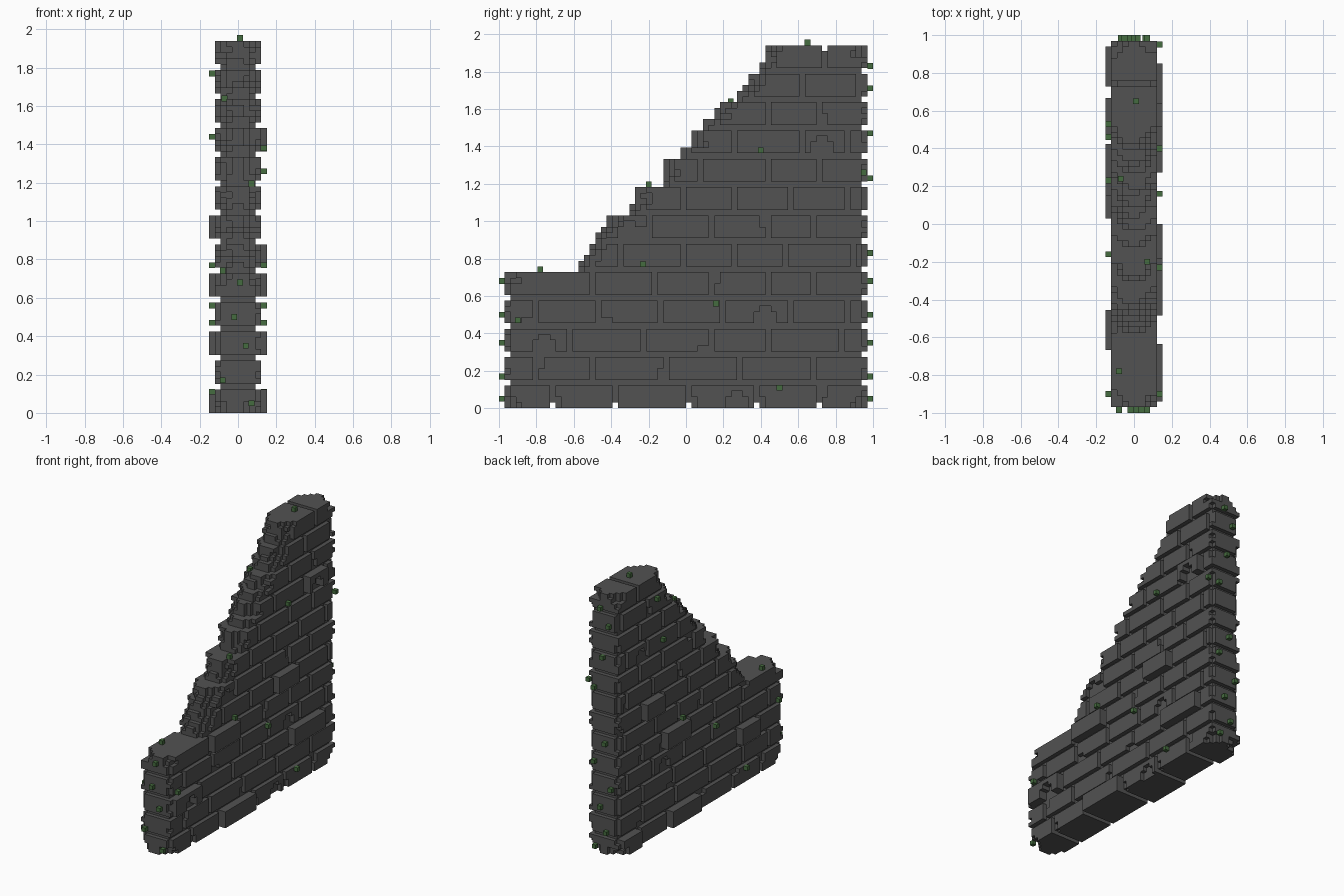
import bpy, bmesh, math, random
from mathutils import Vector

cube = bpy.data.objects.get("Cube")
if cube:
    bpy.data.objects.remove(cube, do_unlink=True)
random.seed(4)

U = 2 / 66            # block unit
LENGTH = 64           # wall length in units
COURSE = 5            # four units of brick and one of mortar


def material(name, rgb):
    m = bpy.data.materials.new(name)
    m.use_nodes = True
    m.diffuse_color = (*rgb, 1)
    m.node_tree.nodes["Principled BSDF"].inputs["Base Color"].default_value = (*rgb, 1)
    return m


stone = material("dark stone", (0.085, 0.085, 0.085))
moss = material("moss green", (0.06, 0.15, 0.05))

# Six directions, each with the corners of the unit face looking that way
SIDES = []
for axis in range(3):
    for s in (0, 1):
        n = [0, 0, 0]
        n[axis] = 2 * s - 1
        quad = []
        for a, b in ((0, 0), (1, 0), (1, 1), (0, 1)):
            c = [0, 0, 0]
            c[axis], c[(axis + 1) % 3], c[(axis + 2) % 3] = s, a, b
            quad.append(tuple(c))
        SIDES.append((tuple(n), quad if s else quad[::-1]))


def block_object(name, cells, mat):
    """Skin a set of unit blocks and merge its flat areas."""
    bm = bmesh.new()
    verts = {}
    for x, y, z in cells:
        for n, quad in SIDES:
            if (x + n[0], y + n[1], z + n[2]) in cells:
                continue
            face = []
            for c in quad:
                p = (x + c[0], y + c[1], z + c[2])
                if p not in verts:
                    verts[p] = bm.verts.new((p[0] * U, (p[1] - LENGTH / 2) * U, p[2] * U))
                face.append(verts[p])
            bm.faces.new(face)
    bmesh.ops.dissolve_limit(bm, angle_limit=math.radians(1),
                             verts=bm.verts[:], edges=bm.edges[:])
    mesh = bpy.data.meshes.new(name)
    bm.to_mesh(mesh)
    bm.free()
    mesh.materials.append(mat)
    ob = bpy.data.objects.new(name, mesh)
    bpy.context.collection.objects.link(ob)


# Upright joints of each course, from the low end to the high end
JOINTS = [
    [8, 19, 32, 44, 55], [5, 15, 28, 41, 54], [11, 24, 36, 46, 59],
    [5, 16, 27, 38, 50, 60], [15, 26, 36, 46, 54], [20, 31, 40, 49, 61],
    [25, 36, 46, 54], [31, 40, 50, 60], [34, 46, 55], [40, 52, 60],
    [46, 55], [52, 62], [56]]
LEFT_FACE_JOINTS = {2: [9, 17, 30, 42, 54]}

# Broken edge: where each layer of the upper courses starts
STARTS = [[0] * 4] * 5 + [
    [13, 14, 15, 15], [16, 17, 18, 18], [22, 23, 23, 23], [28, 28, 28, 28],
    [31, 33, 33, 33], [35, 37, 37, 38], [41, 42, 43, 43], [45, 46, 46, 46]]

# Bricks that stand proud: (face, course) and the units they cover
PROUD = {(1, 0): (20, 32), (1, 2): (47, 59), (1, 4): (16, 26), (1, 5): (41, 49),
         (1, 9): (53, 60), (-1, 0): (33, 44), (-1, 2): (10, 17),
         (-1, 4): (37, 46), (-1, 6): (47, 54)}
PROUD_ENDS = {(1, 2): (0, 11), (-1, 0): (56, 64)}

# Broken pockets in brick faces: (face, course, first unit)
POCKETS = [(1, 0, 39), (1, 2, 5), (1, 3, 44), (1, 6, 20), (1, 9, 54),
           (-1, 3, 44), (-1, 9, 53)]


def pocket_cells(course):
    out = set()
    for side, c, y in POCKETS:
        if c == course:
            for k, (a, b) in enumerate(((0, 4), (0, 4), (1, 3))):
                out |= {(side, y + i, k) for i in range(a, b)}
    return out


def corner_chips(side, joints):
    """Knock a corner off some of the bricks in a face."""
    out = set()
    edges = [-1] + joints + [LENGTH]
    for a, b in zip(edges, edges[1:]):
        if random.random() < 0.3:
            y, dy = random.choice(((a + 1, 1), (b - 1, -1)))
            k, dk = random.choice(((0, 1), (3, -1)))
            out |= {(side, y, k), random.choice(((side, y + dy, k), (side, y, k + dk)))}
    return out


def build_course(c):
    joints = {1: JOINTS[c], -1: LEFT_FACE_JOINTS.get(c, JOINTS[c])}
    missing = pocket_cells(c)
    for side in joints:
        missing |= corner_chips(side, joints[side])
    cells = set()
    for k in range(4):
        # Worn ends: heavily rounded where exposed, slightly nicked elsewhere
        worn_low = 3 if c >= 5 or (c == 4 and k > 1) or (c == 0 and k < 2) else 1
        worn_high = 3 if (c == 12 and k > 1) or (c == 0 and k < 2) else 1
        through = (c == 0 and k == 0) or (c == 12 and k == 3)
        for x in range(-5, 5):
            depth = max(0, min(x + 4, 3 - x))
            side = 1 if x >= 0 else -1
            low = STARTS[c][k] + max(0, worn_low - depth - random.choice((0, 0, 1)))
            high = LENGTH - max(0, worn_high - depth - random.choice((0, 0, 1)))
            for y in range(low, high):
                if x in (-5, 4):
                    spans = [d[(side, c)] for d in (PROUD, PROUD_ENDS) if (side, c) in d]
                    if not any(a <= y < b for a, b in spans):
                        continue
                if depth == 0 and (y in joints[side] or (side, y, k) in missing):
                    continue
                if through and y in joints[1]:
                    continue
                cells.add((x, y, c * COURSE + k))
    # Recessed mortar bed under the next course
    if c < 12:
        start = max(1, STARTS[c + 1][0])
        for x in range(-3, 3):
            for y in range(start + (max(0, abs(x + 0.5) > 2) if c > 3 else 0), LENGTH - 1):
                cells.add((x, y, c * COURSE + 4))
    block_object(f"brick_course_{c + 1:02d}", cells, stone)


for c in range(13):
    build_course(c)


# Small moss tufts clinging to every side
def tufts(name, centres):
    bm = bmesh.new()
    for p in centres:
        made = bmesh.ops.create_cube(bm, size=U)
        bmesh.ops.translate(bm, verts=made["verts"], vec=Vector(p))
    mesh = bpy.data.meshes.new(name)
    bm.to_mesh(mesh)
    bm.free()
    mesh.materials.append(moss)
    bpy.context.collection.objects.link(bpy.data.objects.new(name, mesh))


END, FACE = 1 - U / 2, 4.5 * U
tufts("moss_low_end", [(x, -END, z) for x, z in
      ((0.01, 0.68), (-0.02, 0.5), (0.04, 0.35), (-0.08, 0.17), (0.07, 0.05))])
tufts("moss_high_end", [(x, END, z) for x, z in
      ((0.02, 1.83), (-0.05, 1.71), (0.0, 1.47), (0.07, 1.23), (-0.02, 0.83),
       (0.07, 0.68), (-0.07, 0.5), (0.02, 0.35), (-0.03, 0.17), (0.06, 0.05))])
tufts("moss_left_face", [(FACE, y, z) for y, z in
      ((0.4, 1.38), (-0.23, 0.77), (0.16, 0.56), (-0.9, 0.47), (0.5, 0.11), (0.95, 1.26))])
tufts("moss_right_face", [(-FACE, y, z) for y, z in
      ((0.53, 1.77), (0.46, 1.44), (0.23, 0.77), (-0.16, 0.56), (-0.9, 0.47), (-0.52, 0.11))])
tufts("moss_on_top", [(0.01, 0.65, 1.955), (-0.08, -0.78, 0.742), (0.07, -0.2, 1.197),
                      (0.01, 0.41, 1.83), (-0.07, 0.24, 1.64)])
